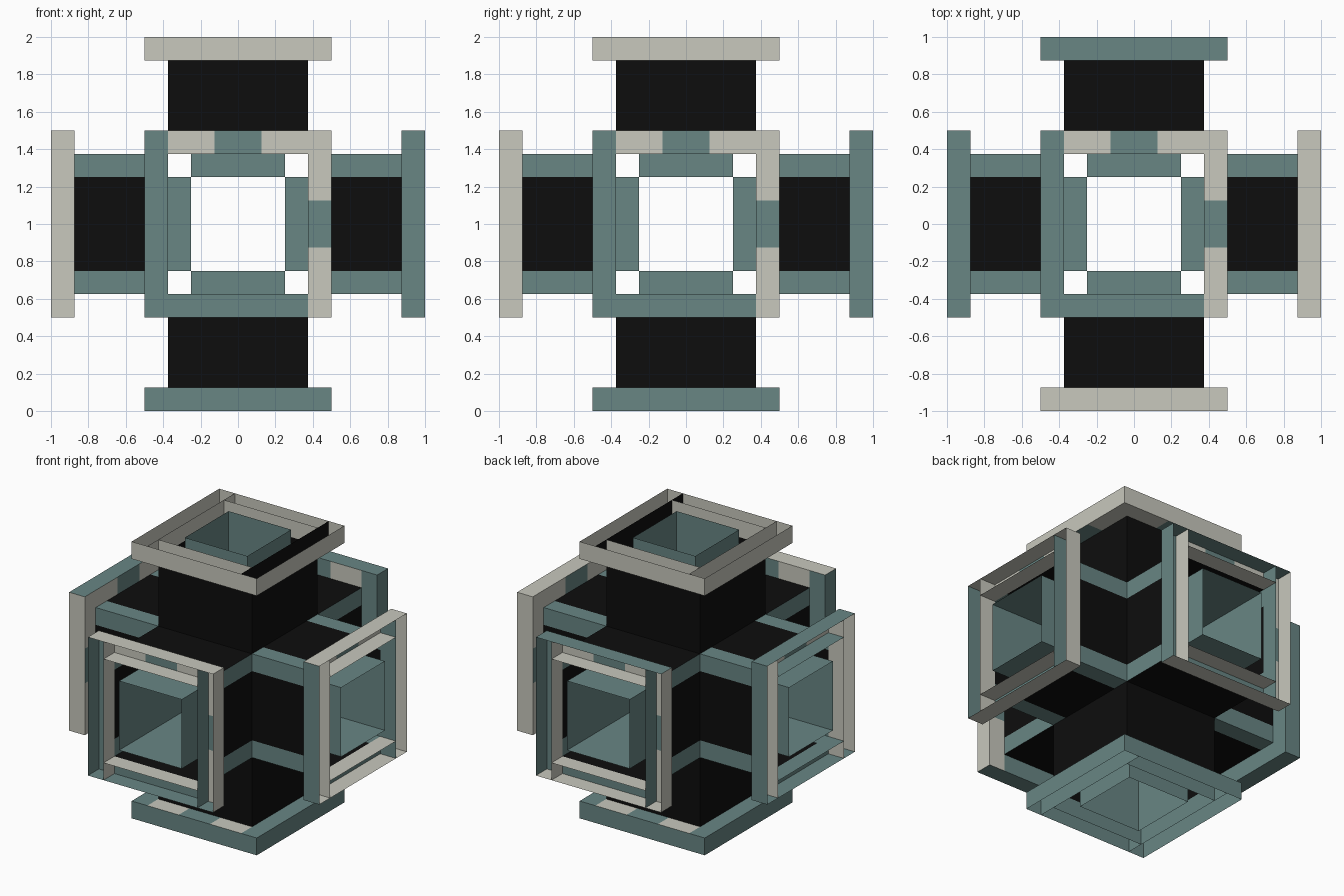
import bpy, bmesh
from mathutils import Vector

if "Cube" in bpy.data.objects:
    bpy.data.objects.remove(bpy.data.objects["Cube"])


def material(name, rgb):
    m = bpy.data.materials.new(name)
    m.diffuse_color = (*rgb, 1)
    m.use_nodes = True
    m.node_tree.nodes["Principled BSDF"].inputs["Base Color"].default_value = m.diffuse_color
    return m


MATS = [material("black", (0.004, 0.004, 0.004)),
        material("teal", (0.138, 0.238, 0.231)),
        material("pale_stone", (0.58, 0.58, 0.51))]
BLACK, TEAL, PALE = 0, 1, 2
NAMES = "xyz"


def make_object(name, quads):
    """quads: list of (four corners, outward direction, material index)"""
    bm = bmesh.new()
    for corners, outward, mat in quads:
        f = bm.faces.new([bm.verts.new(c + Vector((0, 0, 1))) for c in corners])
        f.normal_update()
        if f.normal.dot(outward) < 0:
            f.normal_flip()
        f.material_index = mat
    bmesh.ops.remove_doubles(bm, verts=bm.verts, dist=1e-5)
    me = bpy.data.meshes.new(name)
    bm.to_mesh(me)
    bm.free()
    for m in MATS:
        me.materials.append(m)
    bpy.context.collection.objects.link(bpy.data.objects.new(name, me))


def sheet(fixed, pos, a, arange, b, brange, outward, mat):
    """Flat rectangle at a fixed coordinate, spanning two ranges"""
    pts = []
    for i, j in ((0, 0), (1, 0), (1, 1), (0, 1)):
        p = Vector((0, 0, 0))
        p[fixed], p[a], p[b] = pos, arange[i], brange[j]
        pts.append(p)
    return pts, outward, mat


def unit(axis, s):
    v = Vector((0, 0, 0))
    v[axis] = s
    return v


# Sides of each end frame that are pale; the rest are teal
OUTER_PALE = {"+x": "+z -z +y", "-x": "-y", "-y": "+x +z", "+y": "-x -z",
              "+z": "+x -x +y -y", "-z": ""}
INNER_PALE = {"+x": "+z -z -y", "-x": "+y -y", "-y": "-x +z -z", "+y": "+x +z -z",
              "+z": "+x -x +y -y", "-z": ""}
CAP_PALE = {"+x": "+z +y", "-x": "+z -y", "-y": "+z +x", "+y": "+z -x",
            "+z": "+x +y", "-z": "+y -y"}

for axis in range(3):
    for s in (-1, 1):
        key = ("+" if s > 0 else "-") + NAMES[axis]
        others = [i for i in range(3) if i != axis]
        end = (s * 0.875, s)
        core, arm, frame = [], [], []
        for side in others:
            across = others[1] if side == others[0] else others[0]
            full = side == others[0]
            for t in (-1, 1):
                skey = ("+" if t > 0 else "-") + NAMES[side]
                out = unit(side, t)

                # inner square tube
                core.append(sheet(side, t * 0.25, axis, (s * 0.25, s),
                                  across, (-0.25, 0.25), out, TEAL))

                # black arm with teal edge bands
                banded = axis == 0 or (axis == 1 and side == 0)
                edge = TEAL if banded else BLACK
                for r, m in (((-0.375, -0.25), edge), ((-0.25, 0.25), BLACK),
                             ((0.25, 0.375), edge)):
                    arm.append(sheet(side, t * 0.375, axis, (s * 0.375, s * 0.875),
                                     across, r, out, m))

                # outer and inner walls of the end frame
                om = PALE if skey in OUTER_PALE[key].split() else TEAL
                im = PALE if skey in INNER_PALE[key].split() else TEAL
                if key == "+z" and skey == "+x":
                    im = BLACK
                frame.append(sheet(side, t * 0.5, axis, end, across, (-0.5, 0.5), out, om))
                w = 0.5 if full else 0.375
                frame.append(sheet(side, t * 0.375, axis, end, across, (-w, w), out, im))

                # recessed back of the frame, pale sides carry a teal patch
                pale = skey in CAP_PALE[key].split()
                cm = PALE if pale else TEAL
                for r, m in (((-w, -0.125), cm), ((-0.125, 0.125), TEAL),
                             ((0.125, w), cm)):
                    frame.append(sheet(axis, s * 0.875, side, (t * 0.375, t * 0.5),
                                       across, r, unit(axis, s), m))
        label = NAMES[axis] + ("_positive" if s > 0 else "_negative")
        make_object("inner_tube_" + label, core)
        make_object("arm_" + label, arm)
        make_object("end_frame_" + label, frame)
